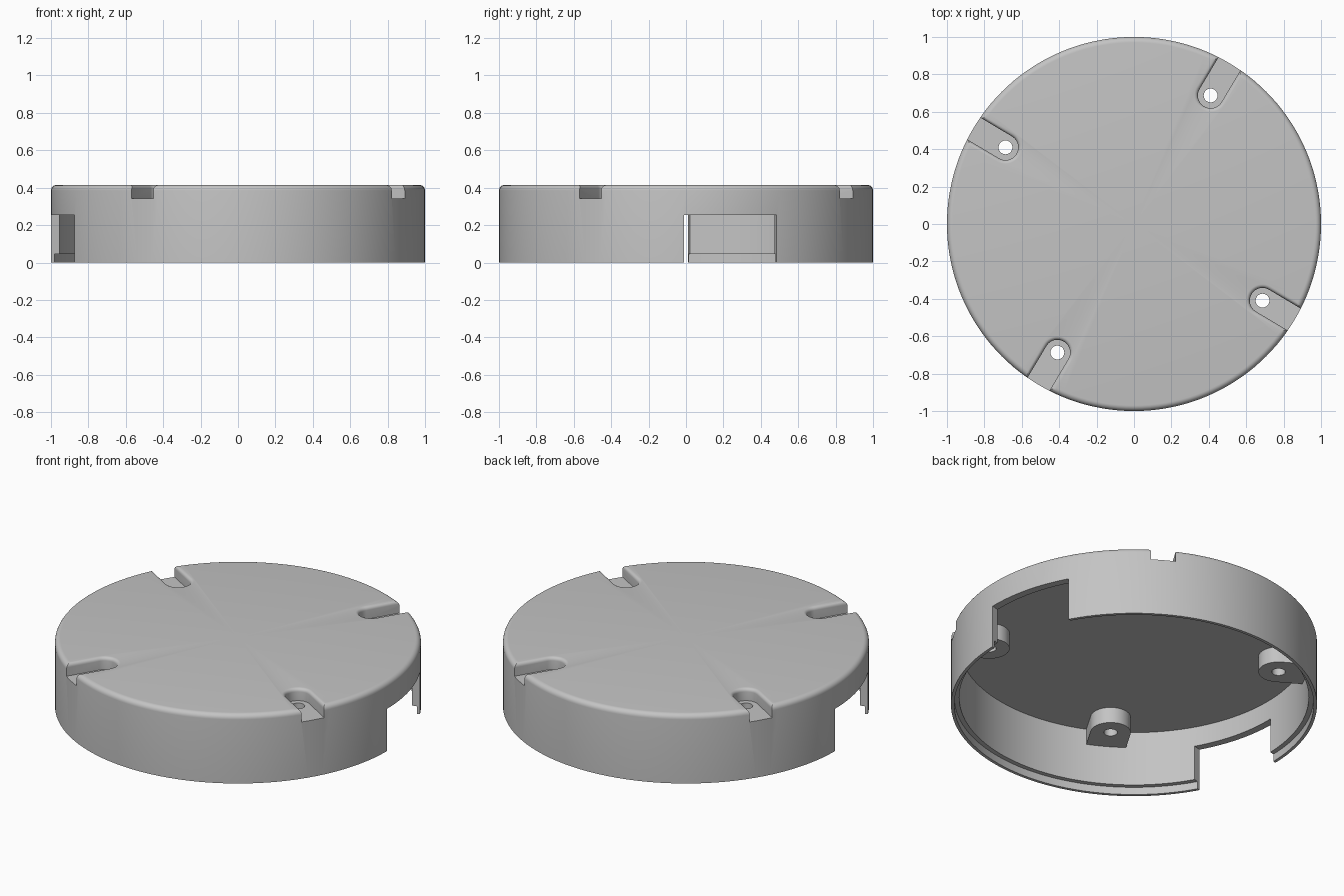
import bpy, bmesh, math
from mathutils import Matrix

if "Cube" in bpy.data.objects:
    bpy.data.objects.remove(bpy.data.objects["Cube"], do_unlink=True)

TOP, CEILING, FLOOR, BOSS_Z = 0.415, 0.375, 0.342, 0.28
RIM_FILLET, SLOT_FILLET = 0.03, 0.02
SCREW_R, SLOT_W, BOSS_W = 0.8, 0.068, 0.11
WINDOW_ANGLE = math.radians(14.2)
SCREW_ANGLES = [WINDOW_ANGLE + math.radians(45 + 90 * i) for i in range(4)]

grey = bpy.data.materials.new("plain grey")
grey.use_nodes = True
colour = (0.55, 0.55, 0.55, 1)
grey.diffuse_color = colour
grey.node_tree.nodes["Principled BSDF"].inputs["Base Color"].default_value = colour


def to_object(name, bm, angle=0.0):
    bmesh.ops.rotate(bm, verts=bm.verts, matrix=Matrix.Rotation(angle, 3, "Z"))
    bmesh.ops.recalc_face_normals(bm, faces=bm.faces)
    mesh = bpy.data.meshes.new(name)
    bm.to_mesh(mesh)
    bm.free()
    mesh.materials.append(grey)
    obj = bpy.data.objects.new(name, mesh)
    bpy.context.collection.objects.link(obj)
    return obj


def lathe(name, profile, steps=144):
    bm = bmesh.new()
    verts = [bm.verts.new((r, 0, z)) for r, z in profile]
    edges = [bm.edges.new(pair) for pair in zip(verts, verts[1:])]
    bmesh.ops.spin(bm, geom=verts + edges, cent=(0, 0, 0), axis=(0, 0, 1),
                   angle=math.tau, steps=steps)
    bmesh.ops.remove_doubles(bm, verts=bm.verts, dist=1e-4)
    return to_object(name, bm)


def tongue(name, layers, outer, angle):
    """Solid with a round inner end, stacked from (half width, height) layers."""
    bm = bmesh.new()
    rings = []
    for w, z in layers:
        arc = [math.pi * (0.5 + i / 24) for i in range(25)]
        points = [(SCREW_R + w * math.cos(a), w * math.sin(a)) for a in arc]
        points += [(outer, -w), (outer, w)]
        rings.append([bm.verts.new((x, y, z)) for x, y in points])
    for low, high in zip(rings, rings[1:]):
        for i in range(len(low)):
            j = (i + 1) % len(low)
            bm.faces.new((low[i], low[j], high[j], high[i]))
    bm.faces.new(rings[0])
    bm.faces.new(rings[-1])
    return to_object(name, bm, angle)


def screw_hole(angle):
    bm = bmesh.new()
    bmesh.ops.create_cone(bm, cap_ends=True, segments=32, radius1=0.037, radius2=0.037,
                          depth=0.6, matrix=Matrix.Translation((SCREW_R, 0, 0.3)))
    return to_object("screw_hole_cutter", bm, angle)


def window(angle):
    bm = bmesh.new()
    size = Matrix.Diagonal((0.5, 0.51, 0.455, 1))
    bmesh.ops.create_cube(bm, size=1, matrix=Matrix.Translation((1, 0, 0.0275)) @ size)
    return to_object("window_cutter", bm, angle)


def combine(target, tool, operation):
    mod = target.modifiers.new(operation.lower(), "BOOLEAN")
    mod.operation, mod.solver, mod.object = operation, "EXACT", tool
    bpy.context.view_layer.objects.active = target
    bpy.ops.object.modifier_apply(modifier=mod.name)
    bpy.data.objects.remove(tool, do_unlink=True)


# Hollow round cover with a filleted rim and a stepped lip
quarter = [math.pi / 2 * (1 - i / 6) for i in range(7)]
profile = [(0, TOP)]
profile += [(1 - RIM_FILLET + RIM_FILLET * math.cos(a), TOP - RIM_FILLET + RIM_FILLET * math.sin(a))
            for a in quarter]
profile += [(1, 0), (0.982, 0), (0.982, 0.045), (0.955, 0.045), (0.955, CEILING), (0, CEILING)]
cover = lathe("round_cover", profile)

# Screw bosses under the top
for a in SCREW_ANGLES:
    combine(cover, tongue("boss", [(BOSS_W, BOSS_Z), (BOSS_W, 0.395)], 0.972, a), "UNION")

# Recessed slots with rounded upper edges, and their screw holes
slot_layers = [(SLOT_W, FLOOR)]
for i in range(6):
    t = math.pi / 2 * i / 5
    slot_layers.append((SLOT_W + SLOT_FILLET * (1 - math.cos(t)),
                        TOP - SLOT_FILLET + SLOT_FILLET * math.sin(t)))
slot_layers.append((SLOT_W + SLOT_FILLET, TOP + 0.05))
for a in SCREW_ANGLES:
    combine(cover, tongue("slot_cutter", slot_layers, 1.1, a), "DIFFERENCE")
    combine(cover, screw_hole(a), "DIFFERENCE")

# Two opposite openings in the side wall
for a in (WINDOW_ANGLE, WINDOW_ANGLE + math.pi):
    combine(cover, window(a), "DIFFERENCE")

# Smooth shading with sharp corners kept
bpy.ops.object.select_all(action="DESELECT")
cover.select_set(True)
bpy.context.view_layer.objects.active = cover
bpy.ops.object.shade_smooth_by_angle(angle=math.radians(30))
